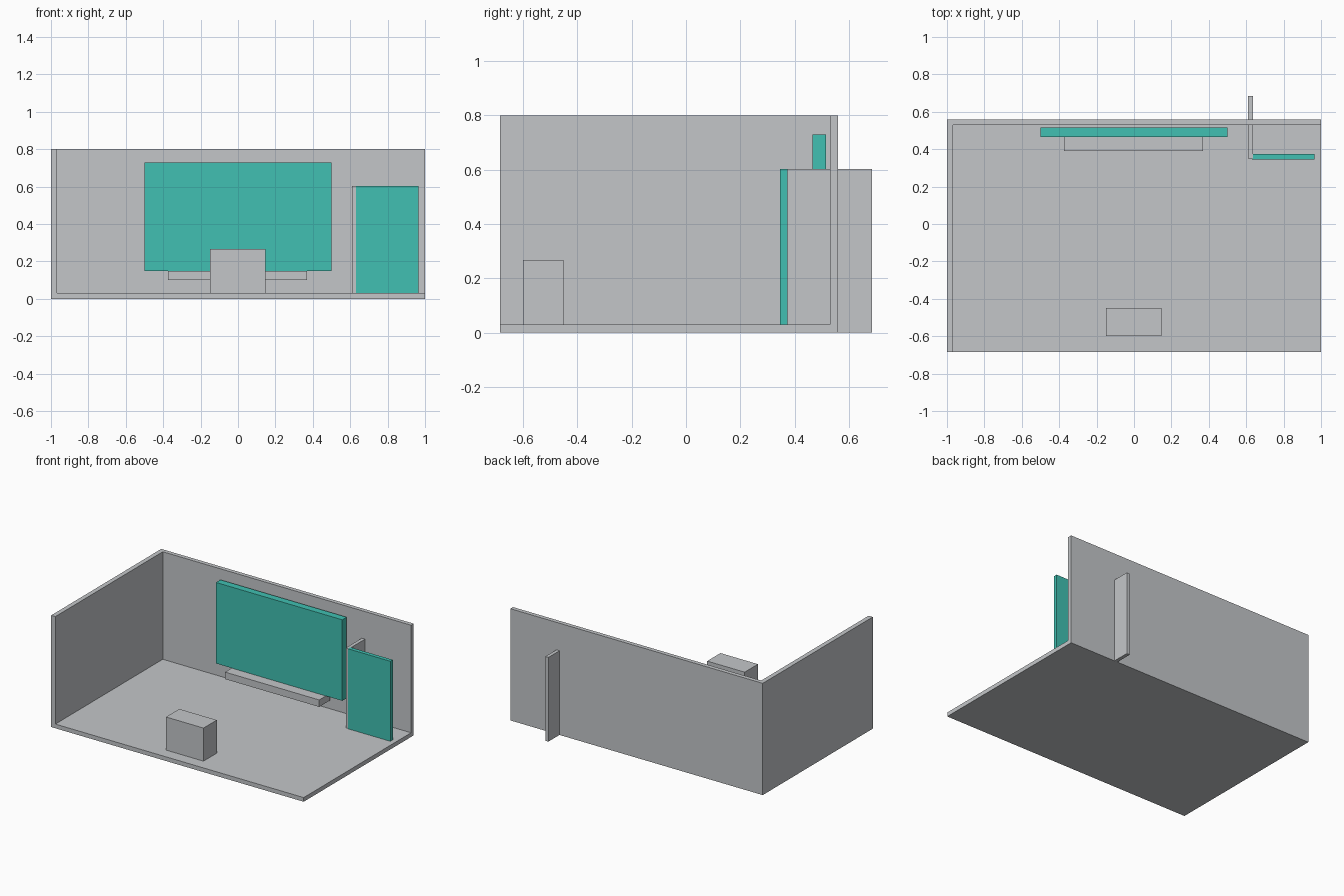
import bpy

if "Cube" in bpy.data.objects:
    bpy.data.objects.remove(bpy.data.objects["Cube"])


def material(name, rgb):
    m = bpy.data.materials.new(name)
    m.diffuse_color = (*rgb, 1.0)
    m.use_nodes = True
    m.node_tree.nodes["Principled BSDF"].inputs["Base Color"].default_value = m.diffuse_color
    return m


GREY = material("light_grey", (0.55, 0.565, 0.584))
TEAL = material("teal", (0.052, 0.53, 0.445))


def box(name, x, y, z, mat):
    """Box spanning the given (min, max) range on each axis."""
    bpy.ops.mesh.primitive_cube_add(size=1)
    ob = bpy.context.object
    ob.name = name
    for v in ob.data.vertices:
        v.co = [lo + (c + 0.5) * (hi - lo) for c, (lo, hi) in zip(v.co, (x, y, z))]
    ob.data.materials.append(mat)
    return ob


# Room shell: floor, left wall and back wall in one piece
room = box("room_shell", (-1, 1), (-0.685, 0.56), (0, 0.8), GREY)
cutter = box("room_cutter", (-0.967, 1.2), (-0.9, 0.53), (0.03, 1.0), GREY)
cut = room.modifiers.new("hollow", 'BOOLEAN')
cut.operation = 'DIFFERENCE'
cut.solver = 'EXACT'
cut.object = cutter
bpy.context.view_layer.objects.active = room
bpy.ops.object.modifier_apply(modifier=cut.name)
bpy.data.objects.remove(cutter, do_unlink=True)

# Wall screen with the shelf beneath it
box("screen", (-0.5, 0.5), (0.465, 0.515), (0.15, 0.73), TEAL)
box("shelf", (-0.375, 0.37), (0.39, 0.51), (0.10, 0.15), GREY)

# Desk near the open front
box("desk", (-0.15, 0.147), (-0.6, -0.45), (0.03, 0.267), GREY)

# Partition passing through the back wall, and the door beside it
box("partition", (0.61, 0.635), (0.35, 0.685), (0, 0.603), GREY)
box("door", (0.63, 0.965), (0.345, 0.373), (0.001, 0.603), TEAL)
